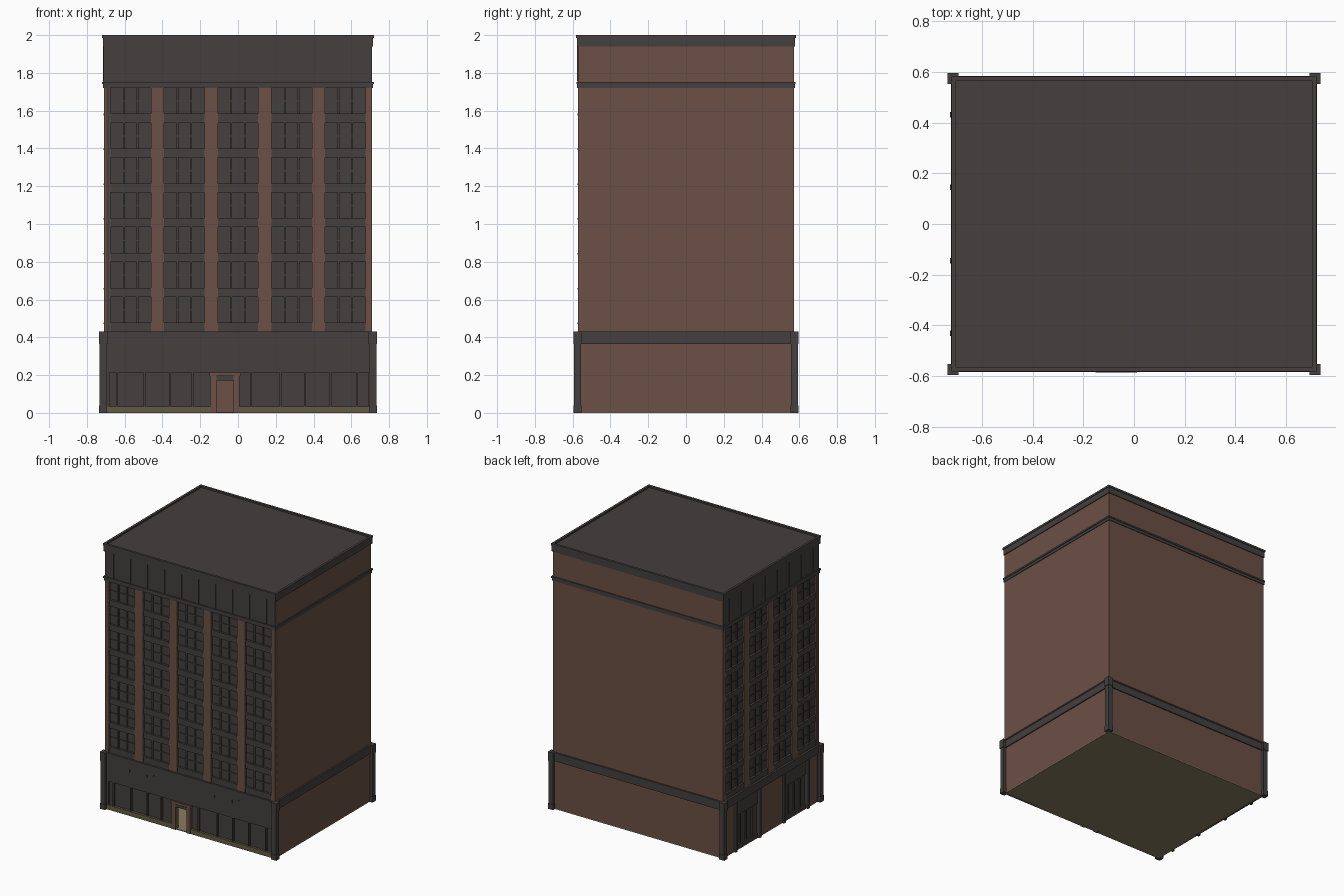
import bpy, bmesh

if "Cube" in bpy.data.objects:
    bpy.data.objects.remove(bpy.data.objects["Cube"])

def mat(name, col):
    m = bpy.data.materials.new(name)
    m.diffuse_color = (*col, 1)
    m.use_nodes = True
    m.node_tree.nodes["Principled BSDF"].inputs["Base Color"].default_value = m.diffuse_color
    return m

BRICK = mat("brown brick", (0.145, 0.079, 0.058))
DARK = mat("charcoal stone", (0.058, 0.050, 0.050))
OLIVE = mat("olive plinth", (0.125, 0.105, 0.06))
TAN = mat("tan floor", (0.25, 0.20, 0.12))

parts = {}

def box(name, m, x0, x1, y0, y1, z0, z1):
    parts.setdefault((name, m.name), []).append((x0, x1, y0, y1, z0, z1))

HX, HY = 0.71, 0.572          # half size of the brick shell

def front(name, m, u0, u1, d0, d1, z0, z1):
    """Box on the front wall: d is depth out from the brick face."""
    box(name, m, u0, u1, -HY - d1, -HY - d0, z0, z1)

def left(name, m, u0, u1, d0, d1, z0, z1):
    """Box on the left wall."""
    box(name, m, -HX - d1, -HX - d0, -u1, -u0, z0, z1)

# Plain brick walls and the floor
box("floor", TAN, -HX, HX, -HY, HY, 0, 0.006)
box("back_wall", BRICK, -HX, HX, HY - 0.02, HY, 0.006, 1.95)
box("right_wall", BRICK, HX - 0.02, HX, -HY, HY, 0.006, 1.95)

# Dark backing walls behind the windows (front has the open doorway)
DOOR0, DOOR1 = -0.115, -0.025
for u0, u1, z0 in ((-HX, DOOR0, 0.006), (DOOR1, HX, 0.006), (DOOR0, DOOR1, 0.175)):
    front("front_backing", DARK, u0, u1, -0.03, -0.014, z0, 1.95)
left("left_backing", DARK, -HY, HY, -0.03, -0.014, 0.006, 1.95)

# Window bays, brick piers and ribbed frieze, shared by the front and left
Z0, Z1, ROWS = 0.43, 1.72, 7
PITCH = (Z1 - Z0) / ROWS

def upper_facade(put, side, half, bays):
    step = 2 * half / bays
    bw = 0.214
    for i in range(bays + 1):                       # piers
        c = -half + i * step
        put(side + "_piers", BRICK, max(-half, c - (step - bw) / 2),
            min(half, c + (step - bw) / 2), -0.02, 0, Z0, Z1)
    for i in range(bays):
        c = -half + (i + 0.5) * step
        for k in (-1, 1):                           # mullions
            put(side + "_mullions", DARK, c + k * bw / 6 - 0.005,
                c + k * bw / 6 + 0.005, -0.02, -0.006, Z0, Z1)
        for r in range(ROWS):                       # spandrels, sills, rails
            z = Z0 + r * PITCH
            put(side + "_spandrels", DARK, c - bw / 2, c + bw / 2, -0.02, -0.003, z, z + 0.04)
            put(side + "_sills", DARK, c - bw / 2, c + bw / 2, -0.02, 0.002, z + 0.04, z + 0.048)
            put(side + "_rails", DARK, c - bw / 2, c + bw / 2, -0.02, -0.008, z + 0.112, z + 0.118)
    put(side + "_frieze", DARK, -half, half, -0.02, 0.001, 1.75, 1.94)
    for i in range(2 * bays):                       # frieze ribs
        c = -half + (i + 0.5) * step / 2
        put(side + "_frieze_ribs", DARK, c - 0.004, c + 0.004, 0, 0.006, 1.755, 1.94)

upper_facade(front, "front", HX, 5)
upper_facade(left, "left", HY, 4)

# Front base: fascia, display windows, olive plinth
front("shop_fascia", DARK, -HX, HX, -0.02, 0.003, 0.215, 0.365)
for u0, u1 in ((-0.70, -0.147), (0.0, 0.70)):
    front("shop_plinth", OLIVE, u0, u1, -0.02, 0.003, 0, 0.035)
for u in (-0.64, -0.495, -0.36, -0.24, 0.07, 0.225, 0.355, 0.49, 0.63):
    front("shop_mullions", DARK, u - 0.005, u + 0.005, -0.02, 0.001, 0.035, 0.215)
for s in (-0.43, 0.28):                             # small hoods with brackets
    front("shop_hoods", DARK, s - 0.14, s + 0.13, 0, 0.008, 0.352, 0.365)
    for k in (-0.073, 0.073):
        front("shop_hoods", DARK, s + k - 0.004, s + k + 0.004, 0, 0.008, 0.33, 0.352)

# Door surround
front("door_frame", BRICK, -0.147, DOOR0, -0.03, 0.008, 0, 0.195)
front("door_frame", BRICK, DOOR1, 0.007, -0.03, 0.008, 0, 0.195)
front("door_frame", BRICK, -0.152, 0.012, -0.03, 0.014, 0.195, 0.215)
front("door_lintel", DARK, DOOR0, DOOR1, -0.03, 0.006, 0.172, 0.195)

# Left base: brick panels, dark windows between slim pilasters
for u0, u1 in ((-HY, -0.43), (-0.145, 0.145), (0.43, HY)):
    left("left_base_brick", BRICK, u0, u1, -0.02, 0, 0, 0.365)
for u in (-0.43, -0.145, 0.145, 0.43):
    left("left_base_pilasters", DARK, u - 0.011, u + 0.011, -0.02, 0.015, 0, 0.365)
for c in (-0.2875, 0.2875):
    left("left_base_fascia", DARK, c - 0.14, c + 0.14, -0.02, -0.003, 0.26, 0.365)
    left("left_base_fascia", DARK, c - 0.14, c + 0.14, -0.02, -0.003, 0, 0.035)
    for k in (-0.07, 0, 0.07):
        left("left_base_mullions", DARK, c + k - 0.005, c + k + 0.005, -0.02, -0.005, 0.035, 0.26)

# Bands around the whole building
def band(name, out, z0, z1):
    box(name, DARK, -HX - out, HX + out, -HY - out, HY + out, z0, z1)

band("base_band", 0.008, 0.365, 0.425)
band("base_band_lip", 0.012, 0.42, 0.43)
band("upper_band", 0.005, 1.72, 1.742)
band("upper_band_lip", 0.009, 1.74, 1.752)
band("roof_cornice", 0.006, 1.94, 1.988)

# Parapet rim
X, Y, T = HX + 0.01, HY + 0.01, 0.018
for s in (-1, 1):
    box("parapet", DARK, -X, X, min(s * Y, s * (Y - T)), max(s * Y, s * (Y - T)), 1.985, 2.0)
    box("parapet", DARK, min(s * X, s * (X - T)), max(s * X, s * (X - T)), -Y + T, Y - T, 1.985, 2.0)

# Corner pilasters with feet and caps
for sx in (-1, 1):
    for sy in (-1, 1):
        cx, cy = sx * 0.714, sy * 0.574
        for h, z0, z1 in ((0.018, 0, 0.425), (0.021, 0, 0.04), (0.022, 0.365, 0.43)):
            box("corner_pilasters", DARK, cx - h, cx + h, cy - h, cy + h, z0, z1)

# Turn every collected group of boxes into one object
for (name, mname), boxes in parts.items():
    bm = bmesh.new()
    for x0, x1, y0, y1, z0, z1 in boxes:
        vs = bmesh.ops.create_cube(bm, size=1)["verts"]
        for v in vs:
            v.co = (x1 if v.co.x > 0 else x0, y1 if v.co.y > 0 else y0, z1 if v.co.z > 0 else z0)
    me = bpy.data.meshes.new(name)
    bm.to_mesh(me)
    bm.free()
    me.materials.append(bpy.data.materials[mname])
    bpy.context.collection.objects.link(bpy.data.objects.new(name, me))
